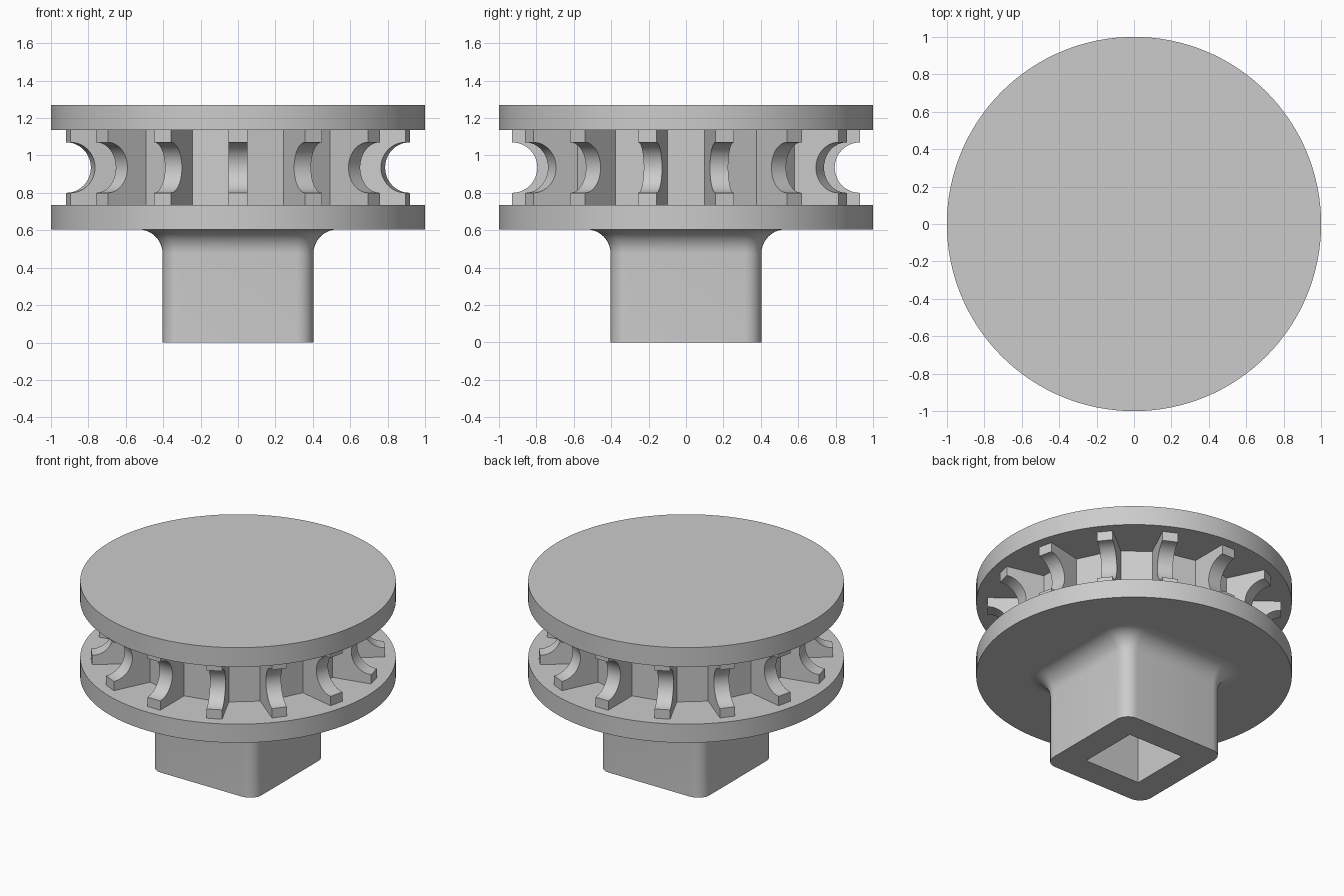
import bpy, bmesh, math
from mathutils import Matrix

cube = bpy.data.objects.get("Cube")
if cube:
    bpy.data.objects.remove(cube, do_unlink=True)

grey = bpy.data.materials.new("plain_grey")
grey.use_nodes = True
grey.diffuse_color = (0.6, 0.6, 0.6, 1)
grey.node_tree.nodes["Principled BSDF"].inputs["Base Color"].default_value = (0.6, 0.6, 0.6, 1)

DISC_BOTTOM, DISC_TOP = 0.605, 0.735
CAP_BOTTOM, CAP_TOP = 1.135, 1.27
FIN_COUNT = 14


def finish(bm, name, smooth=True):
    """Turn a bmesh into a named grey object."""
    bmesh.ops.recalc_face_normals(bm, faces=bm.faces)
    mesh = bpy.data.meshes.new(name)
    bm.to_mesh(mesh)
    bm.free()
    mesh.materials.append(grey)
    obj = bpy.data.objects.new(name, mesh)
    bpy.context.collection.objects.link(obj)
    if smooth:
        bpy.ops.object.select_all(action='DESELECT')
        obj.select_set(True)
        bpy.context.view_layer.objects.active = obj
        bpy.ops.object.shade_smooth_by_angle(angle=math.radians(30))
    return obj


def cylinder(name, radius, z0, z1, sides, turn=0.0, smooth=True):
    bm = bmesh.new()
    bmesh.ops.create_cone(bm, cap_ends=True, segments=sides, radius1=radius,
                          radius2=radius, depth=z1 - z0)
    bm.transform(Matrix.Translation((0, 0, (z0 + z1) / 2)) @ Matrix.Rotation(turn, 4, 'Z'))
    return finish(bm, name, smooth)


def rounded_square(half, radius, z, steps=8):
    """Points of a square with rounded corners."""
    points = []
    for corner in range(4):
        base = corner * math.pi / 2
        mid = base + math.pi / 4
        reach = (half - radius) * math.sqrt(2)
        for i in range(steps + 1):
            a = base + i / steps * math.pi / 2
            points.append((reach * math.cos(mid) + radius * math.cos(a),
                           reach * math.sin(mid) + radius * math.sin(a), z))
    return points


# Two round plates
cylinder("lower_disc", 1.0, DISC_BOTTOM, DISC_TOP, 128)
cylinder("upper_disc", 1.0, CAP_BOTTOM, CAP_TOP, 128)

# Faceted hub, with its corners hidden inside the fins
hub_radius = 0.6615 / math.cos(math.pi / FIN_COUNT)
hub = cylinder("hub", hub_radius, DISC_TOP, CAP_BOTTOM, FIN_COUNT, 0, False)
corner = hub.data.vertices[0].co
hub.data.transform(Matrix.Rotation(-math.pi / 2 - math.atan2(corner.y, corner.x), 4, 'Z'))

# Radial fins with a half-round notch in the outer edge
INNER, OUTER, THICK, NOTCH = 0.62, 0.93, 0.1, 0.135
middle = (DISC_TOP + CAP_BOTTOM) / 2
profile = [(INNER, CAP_BOTTOM), (INNER, DISC_TOP), (OUTER, DISC_TOP)]
for i in range(25):
    a = -math.pi / 2 + i / 24 * math.pi
    profile.append((OUTER - NOTCH * math.cos(a), middle + NOTCH * math.sin(a)))
profile.append((OUTER, CAP_BOTTOM))

for n in range(FIN_COUNT):
    bm = bmesh.new()
    face = bm.faces.new([bm.verts.new((r, -THICK / 2, z)) for r, z in profile])
    side = bmesh.ops.extrude_face_region(bm, geom=[face])["geom"]
    bmesh.ops.translate(bm, vec=(0, THICK, 0),
                        verts=[v for v in side if isinstance(v, bmesh.types.BMVert)])
    angle = -math.pi / 2 + n * math.tau / FIN_COUNT
    bm.transform(Matrix.Rotation(angle, 4, 'Z'))
    finish(bm, f"fin_{n + 1}")

# Square post: flared fillet at the top, square socket in the bottom
POST, EDGE, FLARE, SOCKET, SOCKET_TOP = 0.403, 0.09, 0.13, 0.215, 0.5
sections = []
for i in range(11):
    t = math.pi / 2 * (1 - i / 10)
    grow = FLARE * (1 - math.cos(t))
    sections.append((POST + grow, EDGE + grow, DISC_BOTTOM - FLARE + FLARE * math.sin(t)))
sections += [(POST, EDGE, 0), (SOCKET, 0, 0), (SOCKET, 0, SOCKET_TOP)]

bm = bmesh.new()
rings = [[bm.verts.new(p) for p in rounded_square(*s)] for s in sections]
for upper, lower in zip(rings, rings[1:]):
    for i in range(len(upper)):
        j = (i + 1) % len(upper)
        bm.faces.new((upper[i], upper[j], lower[j], lower[i]))
bm.faces.new(rings[0])
bm.faces.new(rings[-1])
bmesh.ops.remove_doubles(bm, verts=bm.verts, dist=0.0001)
finish(bm, "square_post")
